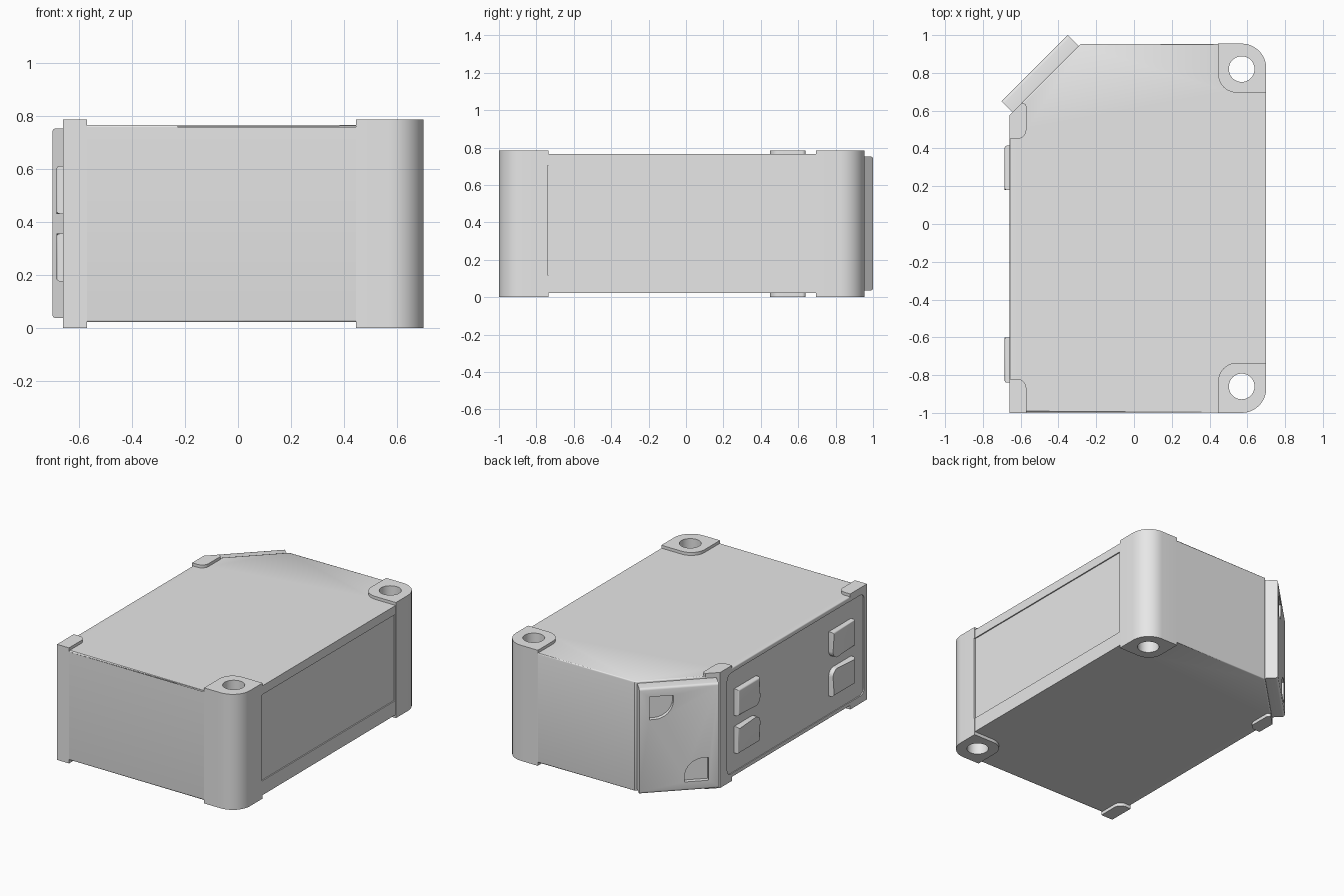
import bpy, bmesh
from math import sin, cos, pi, tan, radians
from mathutils import Matrix, Vector

cube = bpy.data.objects.get("Cube")
if cube:
    bpy.data.objects.remove(cube)

grey = bpy.data.materials.new("light_grey")
grey.use_nodes = True
grey.diffuse_color = (0.8, 0.8, 0.8, 1)
grey.node_tree.nodes["Principled BSDF"].inputs["Base Color"].default_value = (0.8, 0.8, 0.8, 1)


def rounded(points, steps=10):
    """Outline from (u, v, optional radius) corners."""
    out = []
    n = len(points)
    for i, p in enumerate(points):
        c = Vector(p[:2])
        if len(p) < 3:
            out.append(c)
            continue
        a = (Vector(points[i - 1][:2]) - c).normalized()
        b = (Vector(points[(i + 1) % n][:2]) - c).normalized()
        half = a.angle(b) / 2
        mid = c + (a + b).normalized() * p[2] / sin(half)
        start = c + a * p[2] / tan(half) - mid
        end = c + b * p[2] / tan(half) - mid
        sweep = pi - 2 * half
        for k in range(steps + 1):
            t = k / steps
            out.append(mid + (start * sin((1 - t) * sweep) + end * sin(t * sweep)) / sin(sweep))
    return out


def frame(u, v, w, origin=(0, 0, 0)):
    m = Matrix((u, v, w)).transposed().to_4x4()
    m.translation = origin
    return m


UP = frame((1, 0, 0), (0, 1, 0), (0, 0, 1))
SIDE = frame((0, 1, 0), (0, 0, 1), (1, 0, 0))
LEFT = frame((0, 1, 0), (0, 0, 1), (-1, 0, 0))
D = cos(pi / 4)
DIAGONAL = frame((D, D, 0), (0, 0, 1), (-D, D, 0), (-0.465, 0.765, 0))


def prism(name, points, w0, w1, m=UP, bevel=0, pick=None):
    """Extrude an outline along w, optionally rounding chosen edges."""
    bm = bmesh.new()
    outline = rounded(points)
    low = [bm.verts.new((p.x, p.y, w0)) for p in outline]
    high = [bm.verts.new((p.x, p.y, w1)) for p in outline]
    bm.faces.new(low[::-1])
    bm.faces.new(high)
    for i in range(len(low)):
        bm.faces.new((low[i - 1], low[i], high[i], high[i - 1]))
    if bevel:
        edges = [e for e in bm.edges if pick(e.verts[0].co, e.verts[1].co)]
        bmesh.ops.bevel(bm, geom=edges, offset=bevel, segments=3, profile=0.5, affect='EDGES')
    bm.transform(m)
    bmesh.ops.recalc_face_normals(bm, faces=bm.faces)
    mesh = bpy.data.meshes.new(name)
    bm.to_mesh(mesh)
    bm.free()
    mesh.materials.append(grey)
    obj = bpy.data.objects.new(name, mesh)
    bpy.context.collection.objects.link(obj)
    return obj


def rect(u0, u1, v0, v1, r=None):
    corners = [(u0, v0), (u1, v0), (u1, v1), (u0, v1)]
    return [c + (r,) for c in corners] if r else corners


def leaf(u, v, du, dv, r):
    """Rectangle from an outer corner inward, rounded at the inner corner."""
    return [(u, v), (u + du, v), (u + du, v + dv, r), (u, v + dv)]


def combine(obj, helpers, operation):
    """Apply booleans and discard the helpers."""
    for h in helpers:
        h.hide_render = True
        mod = obj.modifiers.new(h.name, 'BOOLEAN')
        mod.operation, mod.object, mod.solver = operation, h, 'EXACT'
    bpy.context.view_layer.update()
    deps = bpy.context.evaluated_depsgraph_get()
    mesh = bpy.data.meshes.new_from_object(obj.evaluated_get(deps))
    obj.modifiers.clear()
    obj.data = mesh
    for h in helpers:
        bpy.data.objects.remove(h)


def flat_caps(a, b):
    return abs(a.z - b.z) < 1e-5


# Main housing with rounded right corners and a cut rear corner
housing = prism("housing", [(-0.658, -0.998), (0.698, -0.998, 0.13), (0.698, 0.953, 0.13),
                            (-0.282, 0.953), (-0.658, 0.577)],
                0.022, 0.765, UP, 0.008, flat_caps)

# Corner columns that stand proud above and below
outlines = [
    [(0.445, -1), (0.7, -1, 0.13), (0.7, -0.735), (0.445, -0.735, 0.1)],
    [(0.445, 0.955), (0.445, 0.695, 0.1), (0.7, 0.695), (0.7, 0.955, 0.13)],
    leaf(-0.66, -1, 0.09, 0.18, 0.05),
    [(-0.66, 0.45), (-0.57, 0.45, 0.05), (-0.57, 0.64, 0.02), (-0.595, 0.64), (-0.66, 0.575)],
]
combine(housing, [prism("corner_column", o, 0, 0.785) for o in outlines], 'UNION')

# Bolt holes and shallow side recesses
cutters = []
for y in (-0.86, 0.82):
    circle = [(0.57 + 0.068 * cos(k * pi / 20), y + 0.068 * sin(k * pi / 20)) for k in range(40)]
    cutters.append(prism("bolt_hole", circle, -0.1, 0.9))
cutters.append(prism("right_recess", rect(-0.74, 0.69, 0.12, 0.705), 0.69, 0.8, SIDE))
cutters.append(prism("left_recess", rect(-0.97, 0.5, 0.05, 0.735, 0.04), 0.652, 0.75, LEFT))
combine(housing, cutters, 'DIFFERENCE')

# Angled plate over the cut corner, with two pockets
plate = prism("corner_plate", rect(-0.248, 0.248, 0.037, 0.752), -0.02, 0.085, DIAGONAL, 0.015,
              lambda a, b: a.z > 0.08 and b.z > 0.08 and abs(a.y - b.y) < 1e-5)
combine(plate, [prism("pocket", leaf(0.185, 0.692, -0.15, -0.155, 0.12), 0.055, 0.2, DIAGONAL),
                prism("pocket", leaf(-0.185, 0.097, 0.15, 0.155, 0.12), 0.055, 0.2, DIAGONAL)],
        'DIFFERENCE')

# Four small feet on the left face, rounded towards the middle
for y, dy in ((0.415, -0.235), (-0.84, 0.24)):
    for z, dz in ((0.61, -0.18), (0.175, 0.18)):
        prism("side_foot", leaf(y, z, dy, dz, 0.05), 0.64, 0.685, LEFT, 0.012,
              lambda a, b: a.z > 0.68 and b.z > 0.68)

# Smooth rounded surfaces, keep hard edges crisp
for obj in bpy.context.collection.objects:
    if obj.type == 'MESH' and obj.data.materials and obj.data.materials[0] == grey:
        obj.data.shade_smooth()
        obj.data.set_sharp_from_angle(angle=radians(32))
